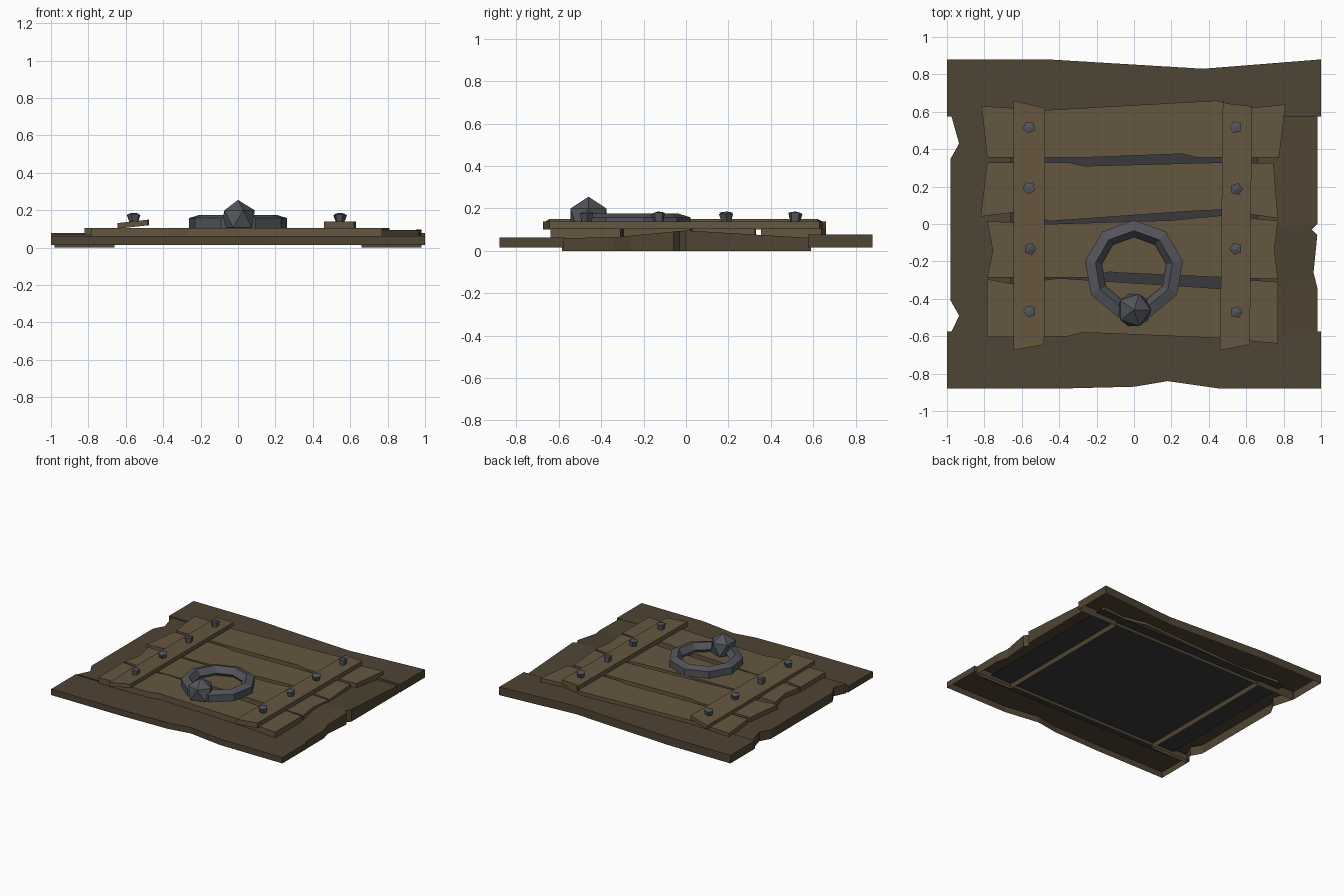
import bpy, bmesh, math, random
from mathutils import Matrix, Vector

if "Cube" in bpy.data.objects:
    bpy.data.objects.remove(bpy.data.objects["Cube"])

random.seed(4)

def mat(name, r, g, b):
    m = bpy.data.materials.new(name)
    m.diffuse_color = (r, g, b, 1)
    m.use_nodes = True
    m.node_tree.nodes["Principled BSDF"].inputs["Base Color"].default_value = m.diffuse_color
    return m

FRAME = mat("dark_wood", .078, .058, .033)
PLANK = mat("plank_wood", .13, .093, .05)
IRON = mat("iron", .085, .09, .105)
BLACK = mat("shadow", .042, .042, .045)

def finish(name, bm, material):
    me = bpy.data.meshes.new(name)
    bm.to_mesh(me)
    bm.free()
    me.materials.append(material)
    ob = bpy.data.objects.new(name, me)
    bpy.context.collection.objects.link(ob)
    return ob

def slab(name, pts, low, high, material, base=True):
    """Board cut to a hand-hewn outline; low/high are heights or functions of (x, y)."""
    h = lambda f, p: f(*p) if callable(f) else f
    area = sum(a[0] * b[1] - b[0] * a[1] for a, b in zip(pts, pts[1:] + pts[:1]))
    if area < 0:
        pts = pts[::-1]
    bm = bmesh.new()
    lo = [bm.verts.new((*p, h(low, p))) for p in pts]
    hi = [bm.verts.new((*p, h(high, p))) for p in pts]
    n = len(pts)
    caps = [bm.faces.new(hi)]
    if base:
        caps.append(bm.faces.new(lo[::-1]))
    for i in range(n):
        j = (i + 1) % n
        bm.faces.new((lo[i], lo[j], hi[j], hi[i]))
    bmesh.ops.triangulate(bm, faces=caps)
    return finish(name, bm, material)

# Outer frame: hollow-bottomed boards
slab("frame_back", [(-1, .88), (-.46, .88), (.37, .83), (1, .88), (1, .575), (-1, .575)],
     .015, .078, FRAME, False)
slab("frame_front", [(-1, -.88), (-.4, -.88), (0, -.87), (.18, -.84), (.46, -.88), (1, -.88),
                     (1, -.575), (-1, -.575)], .015, .062, FRAME, False)
slab("frame_left", [(-.98, .59), (-.935, .43), (-.98, .35), (-.98, -.41), (-.935, -.49),
                    (-.98, -.585), (-.66, -.585), (-.66, .59)], 0, .07, FRAME, False)

def warped(x, y):
    # right board bulges upward at its crack
    return .096 - (.06 * (y + .0) if y > 0 else -.095 * max(y, -.38))

slab("frame_right", [(.98, .59), (.98, 0), (.95, -.03), (.98, -.06), (.96, -.26), (.98, -.34),
                     (.98, -.585), (.66, -.585), (.66, -.34), (.66, -.03), (.66, .59)],
     0, warped, FRAME, False)

# Dark sheet under the hatch
bm = bmesh.new()
bmesh.ops.create_grid(bm, x_segments=1, y_segments=1, size=1,
                      matrix=Matrix.Translation((0, 0, .04)) @ Matrix.Diagonal((.85, .65, 1, 1)))
finish("dark_backing", bm, BLACK)

# Four hatch planks
planks = [
    [(-.815, .63), (-.46, .61), (.44, .66), (.49, .645), (.62, .62), (.81, .64), (.775, .355),
     (.335, .355), (.26, .375), (-.27, .355), (-.785, .355)],
    [(-.785, .33), (-.35, .33), (-.27, .31), (.5, .33), (.745, .325), (.77, .03), (.6, .055),
     (.46, .075), (.33, .07), (-.45, .015), (-.62, .065), (-.82, .04)],
    [(-.785, .015), (-.45, 0), (.2, .02), (.46, .045), (.77, .018), (.75, -.14), (.77, -.295),
     (.46, -.285), (-.1, -.26), (-.13, -.255), (-.23, -.285), (-.785, -.285), (-.755, -.14)],
    [(-.785, -.295), (-.65, -.32), (-.4, -.29), (.46, -.345), (.64, -.3), (.77, -.31),
     (.77, -.64), (.46, -.61), (-.27, -.58), (-.36, -.602), (-.785, -.605)],
]
for i, pts in enumerate(planks):
    slab(f"plank_{i + 1}", pts, .06, .106, PLANK)

# Two cross straps, the left one lying tilted
tilt = lambda x, y: .132 + .11 * (x + .64)
slab("strap_left", [(-.645, .66), (-.475, .62), (-.48, -.645), (-.645, -.675)],
     lambda x, y: tilt(x, y) - .03, tilt, PLANK)
slab("strap_right", [(.475, .66), (.49, .645), (.63, .63), (.62, -.645), (.46, -.675)],
     .1, .139, PLANK)

# Five-sided nail heads, flared upward
for side, x in (("left", -.558), ("right", .546)):
    for i, y in enumerate((.515, .19, -.13, -.47)):
        bm = bmesh.new()
        turn = (Matrix.Rotation(random.uniform(-.15, .15), 4, 'X')
                @ Matrix.Rotation(random.uniform(-.15, .15), 4, 'Y')
                @ Matrix.Rotation(random.uniform(0, 1.2), 4, 'Z'))
        bmesh.ops.create_cone(bm, cap_ends=True, segments=5, radius1=.022, radius2=.034,
                              depth=.05, matrix=Matrix.Translation((x, y, .153)) @ turn)
        # shallow point on the head
        top = max(bm.faces, key=lambda f: f.calc_center_median().z)
        tip = bmesh.ops.poke(bm, faces=[top])["verts"][0]
        tip.co.z += .008
        finish(f"nail_{side}_{i + 1}", bm, IRON)

# Nine-sided pull ring with a five-sided section
bm = bmesh.new()
loops = []
for k in range(9):
    a = math.pi / 2 + k * math.tau / 9
    loop = []
    for s in range(5):
        b = math.radians(36 + 72 * s)
        r = .225 + .05 * math.cos(b)
        loop.append(bm.verts.new((r * math.cos(a), r * math.sin(a) - .245,
                                  .13 + .048 * math.sin(b))))
    loops.append(loop)
for k in range(9):
    p, q = loops[k], loops[(k + 1) % 9]
    for s in range(5):
        t = (s + 1) % 5
        bm.faces.new((p[s], q[s], q[t], p[t]))
bmesh.ops.recalc_face_normals(bm, faces=bm.faces)
finish("pull_ring", bm, IRON)

# Faceted knob holding the ring
bm = bmesh.new()
bmesh.ops.create_icosphere(bm, subdivisions=1, radius=.101,
                           matrix=Matrix.Translation((0, -.46, .154)))
finish("ring_knob", bm, IRON)
